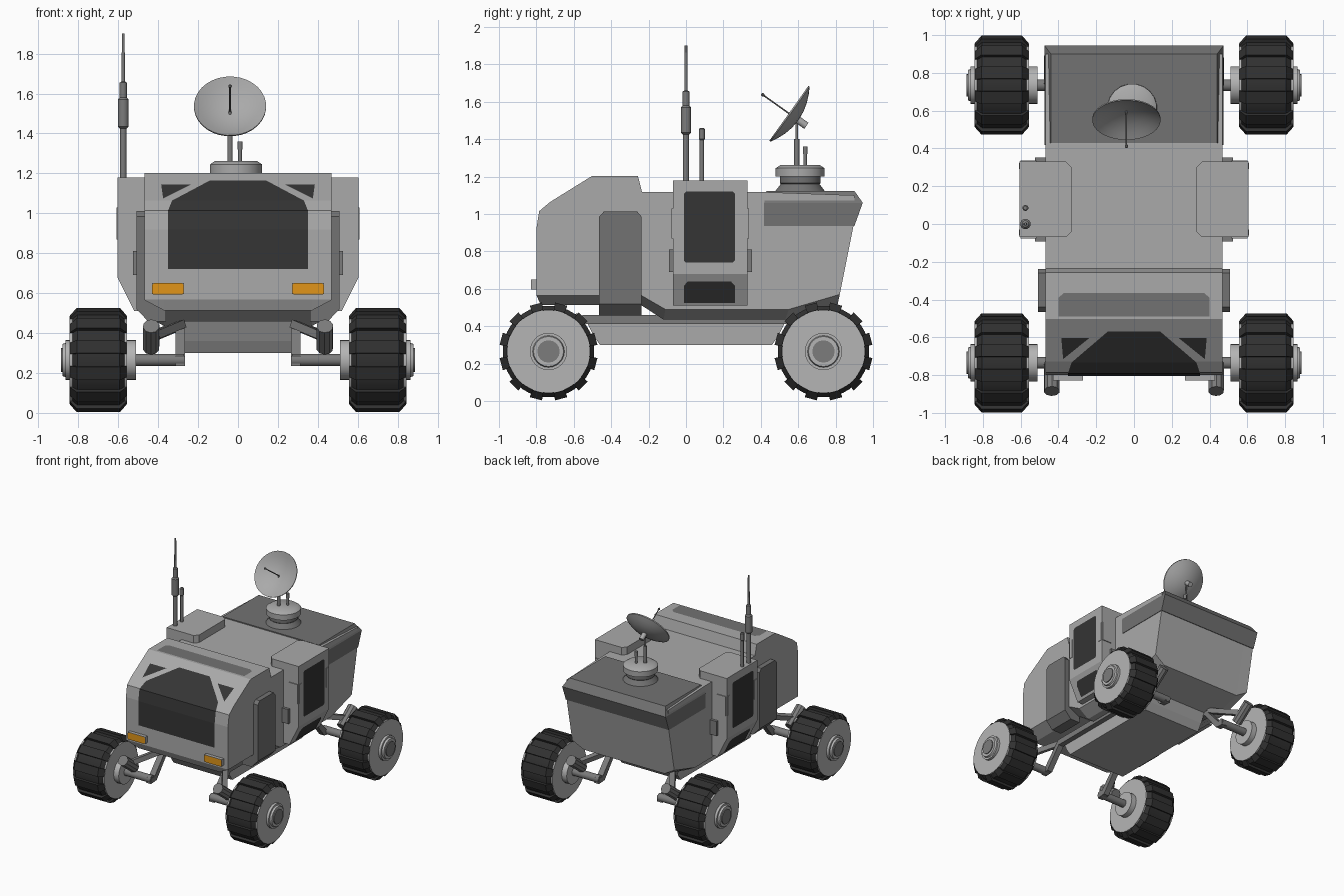
import bpy, bmesh, math
from mathutils import Vector

cube = bpy.data.objects.get("Cube")
if cube:
    bpy.data.objects.remove(cube, do_unlink=True)


def material(name, r, g, b):
    m = bpy.data.materials.new(name)
    m.use_nodes = True
    m.diffuse_color = (r, g, b, 1)
    m.node_tree.nodes["Principled BSDF"].inputs["Base Color"].default_value = (r, g, b, 1)
    return m


HULL = material("hull grey", .40, .40, .40)
PANEL = material("panel grey", .17, .17, .17)
METAL = material("metal grey", .20, .20, .20)
HUB = material("hub light grey", .46, .46, .46)
BLACK = material("glass black", .035, .035, .035)
RUBBER = material("tyre black", .03, .03, .03)
AMBER = material("lamp amber", .75, .30, .01)


def build(name, verts, faces, mat, smooth=False):
    bm = bmesh.new()
    vs = [bm.verts.new(v) for v in verts]
    for f in faces:
        bm.faces.new([vs[i] for i in f])
    bmesh.ops.remove_doubles(bm, verts=bm.verts, dist=1e-5)
    bmesh.ops.recalc_face_normals(bm, faces=bm.faces)
    me = bpy.data.meshes.new(name)
    bm.to_mesh(me)
    bm.free()
    me.materials.append(mat)
    ob = bpy.data.objects.new(name, me)
    bpy.context.scene.collection.objects.link(ob)
    if smooth:
        bpy.ops.object.select_all(action='DESELECT')
        ob.select_set(True)
        bpy.context.view_layer.objects.active = ob
        bpy.ops.object.shade_smooth_by_angle(angle=math.radians(35))
    return ob


def loft(name, sections, mat, smooth=False, caps=True):
    """Bridge closed rings that all have the same point count."""
    n = len(sections[0])
    verts = [p for s in sections for p in s]
    faces = [(k*n + i, k*n + (i+1) % n, (k+1)*n + (i+1) % n, (k+1)*n + i)
             for k in range(len(sections)-1) for i in range(n)]
    if caps:
        faces += [range(n), range(len(verts)-n, len(verts))]
    return build(name, verts, faces, mat, smooth)


def slab(name, yz, x0, x1, mat):
    return loft(name, [[(x, y, z) for y, z in yz] for x in (x0, x1)], mat)


def box(name, x, y, z, mat):
    return slab(name, [(y[0], z[0]), (y[1], z[0]), (y[1], z[1]), (y[0], z[1])], x[0], x[1], mat)


def turned(name, origin, axis, profile, mat, sides=20, smooth=True, caps=True):
    """Turn (distance, radius) pairs about an axis."""
    o, a = Vector(origin), Vector(axis).normalized()
    u = a.orthogonal().normalized()
    v = a.cross(u)
    angles = [2*math.pi*i/sides for i in range(sides)]
    rings = [[o + a*d + (u*math.cos(t) + v*math.sin(t))*r for t in angles] for d, r in profile]
    return loft(name, rings, mat, smooth, caps)


def rod(name, a, b, r, mat, sides=12):
    d = Vector(b) - Vector(a)
    return turned(name, a, d, [(0, r), (d.length, r)], mat, sides)


def beam(name, path, w, mat):
    """Square bar following a path."""
    rings = []
    pts = [Vector(p) for p in path]
    for i, p in enumerate(pts):
        t = (pts[min(i+1, len(pts)-1)] - pts[max(i-1, 0)]).normalized()
        side = t.cross(Vector((0, .3, 1))).normalized()*w
        up = side.normalized().cross(t)*w
        rings.append([p+side+up, p-side+up, p-side-up, p+side-up])
    return loft(name, rings, mat)


# Hull: one side profile, with the lower edge chamfered towards the belly
upper = [(.9, .96), (.9, 1.1), (.42, 1.117), (-.235, 1.117), (-.257, 1.203), (-.503, 1.203),
         (-.727, 1.064), (-.785, 1.015), (-.8, .92), (-.8, .567)]
inner = upper + [(-.775, .513), (-.24, .513), (-.12, .435), (.53, .435), (.81, .513)]
outer = upper + [(-.8, .565), (-.24, .565), (-.11, .49), (.55, .49), (.822, .57)]
loft("hull", [[(x, y, z) for y, z in prof] for x, prof in
              ((-.468, outer), (-.37, inner), (.37, inner), (.468, outer))], HULL)

# Rear cargo lid with bevelled top rim
loft("cargo_lid", [[(-x, y0, z), (x, y0, z), (x, y1, z), (-x, y1, z)] for x, y0, y1, z in
     ((.472, .418, .9, .935), (.474, .418, .945, 1.06), (.44, .43, .9, 1.124))], PANEL)

# Roof vent strip
build("roof_vent", [(-.4, -.49, 1.206), (.4, -.49, 1.206), (.4, -.39, 1.206), (.37, -.365, 1.206),
                    (-.37, -.365, 1.206), (-.4, -.39, 1.206)], [range(6)], PANEL)


# Windscreen follows the nose profile
def nose_y(z):
    pts = [(.5, -.8), (.92, -.8), (1.015, -.785), (1.064, -.727), (1.203, -.503)]
    for (z0, y0), (z1, y1) in zip(pts, pts[1:]):
        if z <= z1:
            return y0 + (y1-y0)*(z-z0)/(z1-z0) - .006


rows = [(.72, .35), (.92, .35), (1.015, .35), (1.064, .33), (1.165, .14)]
build("windscreen", [(s*w, nose_y(z), z) for z, w in rows for s in (-1, 1)],
      [(2*i, 2*i+1, 2*i+3, 2*i+2) for i in range(len(rows)-1)], BLACK)

for s, side in ((1, "left"), (-1, "right")):
    # Corner window and pillar strip
    build(side + "_corner_window", [(s*x, nose_y(z), z) for x, z in
          ((.385, 1.145), (.235, 1.145), (.375, 1.075))], [range(3)], BLACK)

    # Headlamp
    box(side + "_lamp_housing", (s*.27, s*.43), (-.828, -.79), (.595, .65), HULL)
    build(side + "_lamp_lens", [(s*x, -.832, z) for x, z in
          ((.272, .6), (.28, .593), (.425, .593), (.432, .6), (.432, .64), (.42, .65), (.28, .65), (.272, .64))],
          [range(8)], AMBER)

    # Dark equipment panel on the flank
    loft(side + "_flank_panel", [[(s*x, y, z) for x, y, z in
         ((.36, y, .458), (.45, y, .458), (.508, y, .52), (.508, y, t), (.36, y, t))]
         for y, t in ((-.465, .985), (-.44, 1.012), (-.26, 1.012), (-.237, .985))], PANEL)

    # Door pod, tapered below, with roof cap
    xz = [(.4, .51), (.52, .51), (.605, .68), (.605, 1.165), (.4, 1.165)]
    loft(side + "_door_pod", [[(s*x, y, z) for x, z in xz] for y in (-.07, .33)], HULL)
    cap = [(.605, -.07), (.605, .33), (.36, .33), (.33, .3), (.33, -.04), (.36, -.07)]
    loft(side + "_pod_cap", [[(s*x, y, z) for x, y in cap] for z in (1.1, 1.18)], HULL)
    c = .012
    win = [(-.012, .74+c), (-.012+c, .74), (.262-c, .74), (.262, .74+c),
           (.262, 1.12-c), (.262-c, 1.12), (c-.012, 1.12), (-.012, 1.12-c)]
    build(side + "_door_window", [(s*.609, y, z) for y, z in win], [range(8)], BLACK)
    low = [(-.012, .525), (.262, .525), (.262, .615), (.24, .64), (.01, .64), (-.012, .615)]
    build(side + "_door_foot_window", [(s*(.525 + (z-.51)/2), y, z) for y, z in low], [range(6)], BLACK)
    box(side + "_door_hinge", (s*.46, s*.525), (-.092, .352), (.69, .81), METAL)
    box(side + "_door_grip", (s*.515, s*.6), (-.077, .337), (.87, 1.03), HULL)
    for y in (-.046, .306):
        box(side + "_door_trim", (s*.6, s*.609), (y-.016, y+.016), (.87, 1.03), HULL)

    # Suspension rail bending down to both axles
    beam(side + "_rocker_rail", [(s*.29, y, z) for y, z in
         ((-.76, .26), (-.7, .26), (-.55, .435), (.55, .435), (.7, .26), (.76, .26))], .024, METAL)

    for e, end in ((-1, "front"), (1, "rear")):
        tag = end + "_" + side
        y, z = e*.735, .265
        hub, out = (s*.7, y, z), (s, 0, 0)
        # Axle, damper and its bracket
        rod(tag + "_axle", (s*.27, y, z), (s*.57, y, z), .032, METAL)
        rod(tag + "_damper", (s*.435, e*.885, .435), (s*.435, e*.74, .325), .042, METAL, 10)
        beam(tag + "_damper_arm", [(s*.28, e*.57, .445), (s*.435, e*.8, .38)], .02, METAL)
        # Tyre with chunky tread lugs
        turned(tag + "_tyre", hub, out, [(-.138, .19), (-.138, .215), (-.105, .245),
               (.105, .245), (.138, .215), (.138, .19)], RUBBER, 36)
        lug = [(-.142, .2), (-.142, .225), (-.108, .264), (.108, .264), (.142, .225), (.142, .2)]
        verts, faces = [], []
        for k in range(12):
            b = len(verts)
            for da in (-.13, .13):
                a = 2*math.pi*(k+.5)/12 + da
                verts += [(hub[0]+d, y + r*math.cos(a), z + r*math.sin(a)) for d, r in lug]
            faces += [range(b, b+6), range(b+6, b+12)]
            faces += [(b+i, b+(i+1) % 6, b+6+(i+1) % 6, b+6+i) for i in range(6)]
        build(tag + "_tread", verts, faces, RUBBER)
        # Wheel disc and stepped hub
        turned(tag + "_wheel_disc", hub, out, [(-.144, .222), (.144, .222)], HUB, 36)
        turned(tag + "_hub", hub, out, [(-.19, .085), (-.19, .1), (.165, .1), (.165, .085), (.18, .08)], HUB, 24)
        turned(tag + "_hub_cap", hub, out, [(.17, .06), (.187, .06)], METAL, 16)

# Chassis tray
slab("chassis_tray", [(-.55, .46), (-.5, .36), (-.46, .3), (.46, .3), (.5, .36), (.55, .46)], -.27, .27, HULL)

# Dish turret
Z = (0, 0, 1)
turned("turret_base", (-.01, .61, 1.115), Z, [(0, .14), (.045, .105), (.05, .11), (.09, .11)], PANEL, 20)
turned("turret_drum", (-.01, .61, 1.2), Z, [(0, .132), (.045, .132), (.063, .105)], HULL, 20)
turned("dish_mast", (-.04, .592, 1.25), Z, [(0, .014), (.15, .014), (.15, .007), (.26, .007)], METAL, 12)
turned("turret_stub", (.01, .637, 1.25), Z, [(0, .01), (.07, .01), (.07, .013), (.11, .013)], METAL, 12)

# Dish facing forward and up, with feed and rear mount
aim = Vector((0, -.815, .58))
rim = Vector((-.04, .55, 1.538))
bowl = [(-.055*(1-f*f), .181*f) for f in (.02, .3, .55, .8, 1)]
turned("dish", rim, aim, bowl + [(d-.008, r) for d, r in reversed(bowl)], HULL, 32)
rod("dish_feed", rim - aim*.055, rim + aim*.165, .004, METAL, 8)
turned("dish_feed_tip", rim + aim*.16, aim, [(0, .004), (.006, .009), (.014, .009), (.02, .004)], METAL, 10)
rod("dish_mount", rim - aim*.055, rim - aim*.115, .02, HULL, 12)

# Whip antennas on the right pod
turned("tall_antenna", (-.575, 0, 1.175), Z, [(0, .017), (.25, .017), (.26, .028), (.395, .028), (.405, .019),
       (.48, .019), (.485, .009), (.725, .007)], METAL, 12)
turned("short_antenna", (-.575, .085, 1.175), Z, [(0, .012), (.22, .012), (.225, .016), (.28, .016), (.285, .01)],
       METAL, 12)
